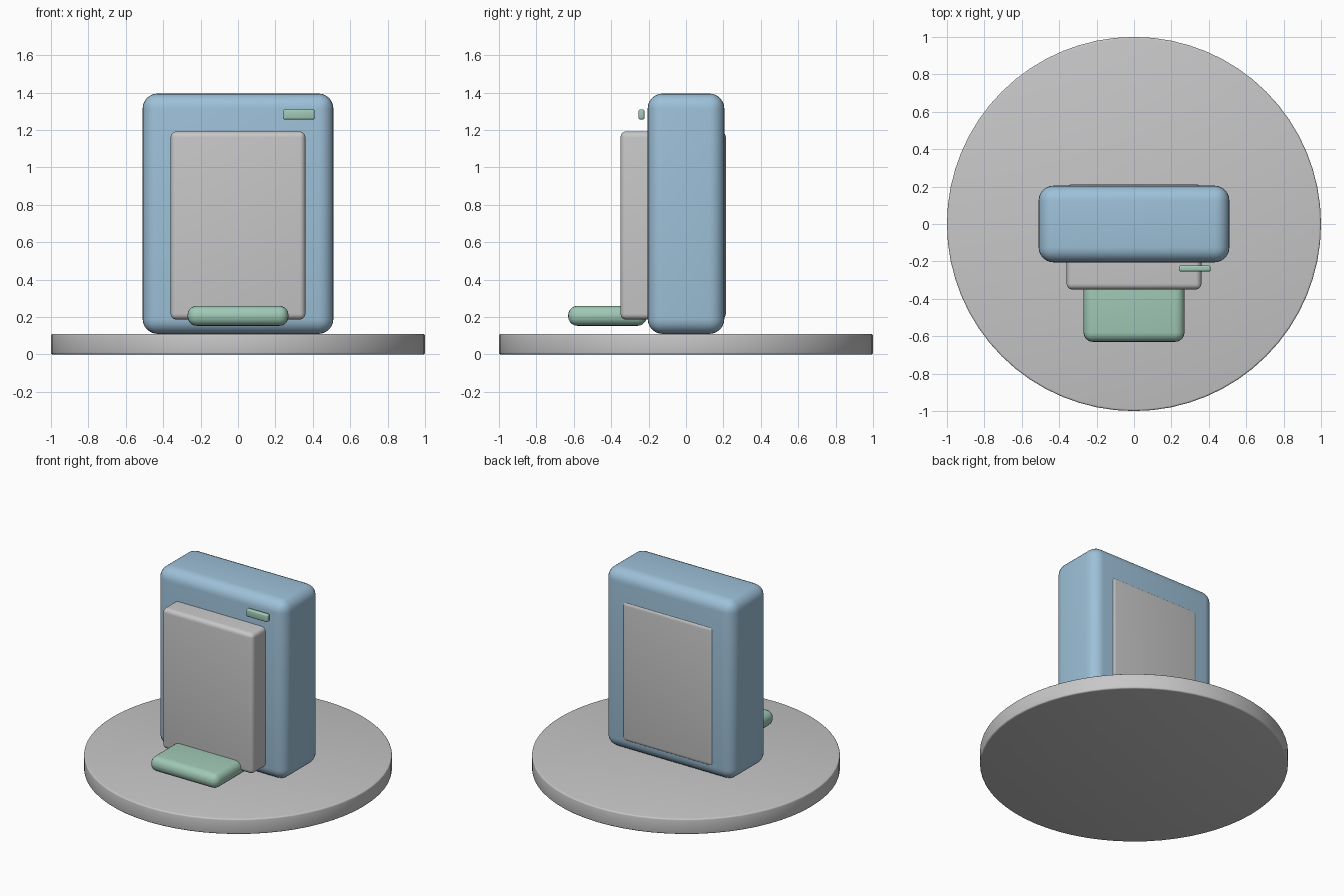
import bpy
import math

if "Cube" in bpy.data.objects:
    bpy.data.objects.remove(bpy.data.objects["Cube"])


def colour(name, rgb):
    m = bpy.data.materials.new(name)
    m.diffuse_color = (*rgb, 1)
    m.use_nodes = True
    m.node_tree.nodes["Principled BSDF"].inputs["Base Color"].default_value = m.diffuse_color
    return m


GREY = colour("light_grey", (0.57, 0.57, 0.58))
BLUE = colour("soft_blue", (0.34, 0.53, 0.69))
GREEN = colour("soft_green", (0.35, 0.58, 0.47))


def finish(ob, name, mat, width, segments):
    """Name, colour, round the edges and smooth the shading."""
    ob.name = name
    ob.data.materials.append(mat)
    bev = ob.modifiers.new("rounding", 'BEVEL')
    bev.width = width
    bev.segments = segments
    bev.limit_method = 'ANGLE'
    bev.angle_limit = math.radians(40)
    bpy.ops.object.modifier_apply(modifier=bev.name)
    bpy.ops.object.shade_smooth_by_angle(angle=math.radians(35))


def box(name, mat, x, y, z, width, segments=5):
    """Rounded box given its (min, max) range on each axis."""
    spans = (x, y, z)
    bpy.ops.mesh.primitive_cube_add(size=1, location=[(a + b) / 2 for a, b in spans])
    ob = bpy.context.object
    ob.scale = [b - a for a, b in spans]
    bpy.ops.object.transform_apply(location=False, rotation=False, scale=True)
    finish(ob, name, mat, width, segments)


# Round base
bpy.ops.mesh.primitive_cylinder_add(vertices=64, radius=1, depth=0.11, location=(0, 0, 0.055))
finish(bpy.context.object, "base_disc", GREY, 0.01, 3)

# Upright body with a panel passing through it
box("body", BLUE, (-0.51, 0.51), (-0.205, 0.205), (0.11, 1.395), 0.08, 6)
box("panel", GREY, (-0.36, 0.36), (-0.35, 0.213), (0.187, 1.192), 0.03)

# Tray at the foot and small marker at the upper corner
box("tray", GREEN, (-0.27, 0.27), (-0.63, -0.21), (0.153, 0.26), 0.05)
box("marker", GREEN, (0.24, 0.41), (-0.254, -0.222), (1.256, 1.31), 0.01, 3)
